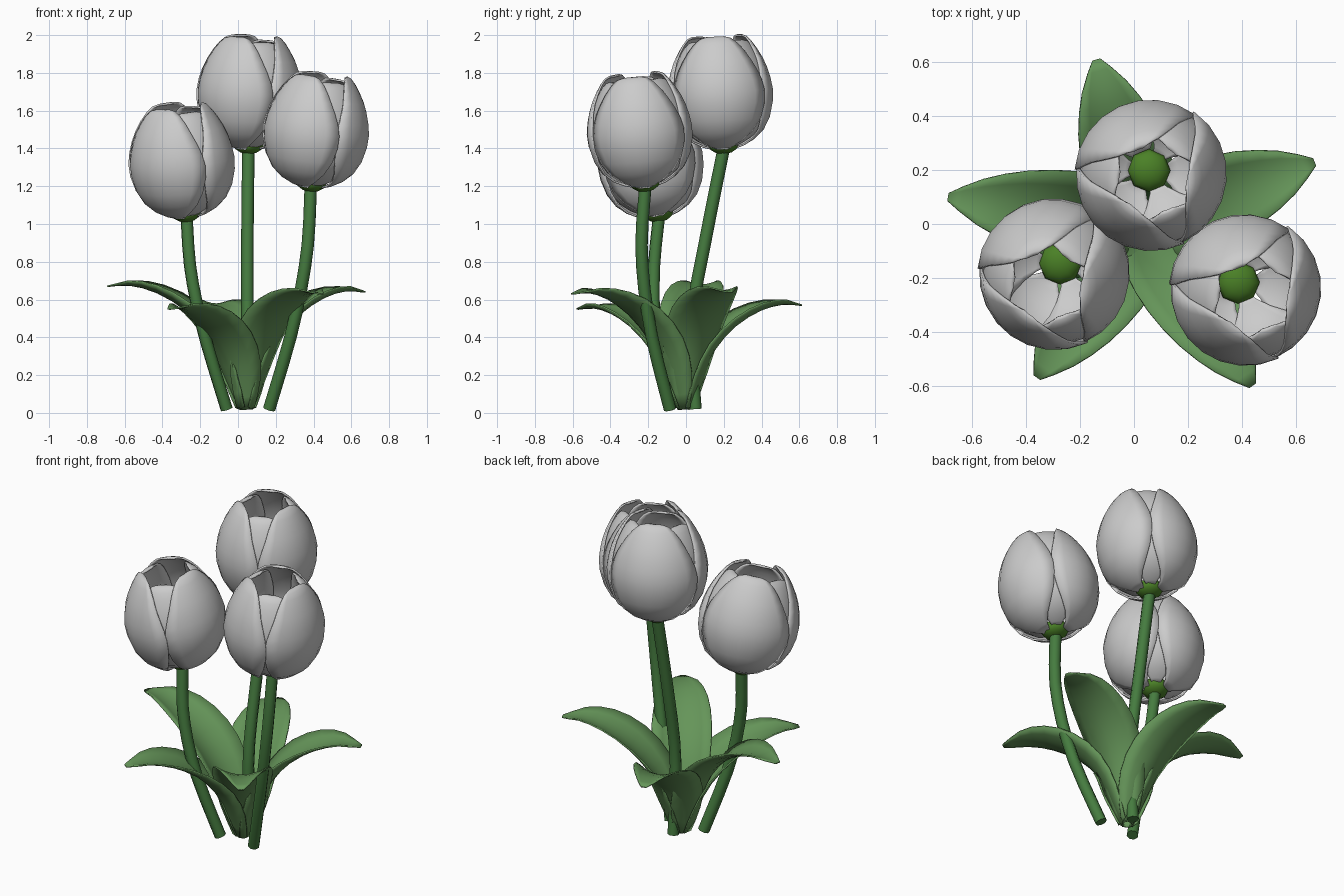
import bpy, bmesh, math
from mathutils import Vector, Matrix

if "Cube" in bpy.data.objects:
    bpy.data.objects.remove(bpy.data.objects["Cube"])


def material(name, rgb):
    m = bpy.data.materials.new(name)
    m.diffuse_color = (*rgb, 1)
    m.use_nodes = True
    m.node_tree.nodes["Principled BSDF"].inputs["Base Color"].default_value = m.diffuse_color
    return m


STEM = material("stem_green", (0.06, 0.20, 0.05))
LEAF = material("leaf_green", (0.13, 0.30, 0.10))
CUP = material("cup_green", (0.07, 0.22, 0.02))


def sample(knots, t):
    """Smooth curve through evenly spaced knots, t from 0 to 1."""
    n = len(knots) - 1
    i = min(int(t * n), n - 1)
    f = t * n - i
    p0, p1, p2, p3 = (Vector(knots[max(0, min(n, i + k))]) for k in (-1, 0, 1, 2))
    return 0.5 * (2 * p1 + (p2 - p0) * f + (2 * p0 - 5 * p1 + 4 * p2 - p3) * f * f
                  + (3 * p1 - p0 - 3 * p2 + p3) * f ** 3)


def sheet(name, point, rows, cols, thick, mat=None, matrix=None):
    """Thin smooth sheet from point(t, u), t in 0..1 and u in -1..1."""
    bm = bmesh.new()
    g = [[bm.verts.new(point(r / rows, 2 * c / cols - 1)) for c in range(cols + 1)]
         for r in range(rows + 1)]
    for r in range(rows):
        for c in range(cols):
            f = bm.faces.new((g[r][c], g[r][c + 1], g[r + 1][c + 1], g[r + 1][c]))
            f.smooth = True
    me = bpy.data.meshes.new(name)
    bm.to_mesh(me)
    bm.free()
    if mat:
        me.materials.append(mat)
    ob = bpy.data.objects.new(name, me)
    bpy.context.collection.objects.link(ob)
    if matrix:
        ob.matrix_world = matrix
    s = ob.modifiers.new("thickness", 'SOLIDIFY')
    s.thickness, s.offset = thick, 0
    return ob


# Petals: radius, height, half angle in degrees
OUTER = [(.06, .0, 22), (.15, .035, 40), (.235, .12, 55), (.275, .255, 61), (.267, .36, 59),
         (.237, .455, 52), (.19, .54, 43), (.15, .588, 29), (.125, .59, 8)]
INNER = [(.05, .01, 18), (.13, .045, 28), (.215, .125, 38), (.255, .255, 47), (.252, .36, 49),
         (.225, .45, 46), (.185, .525, 40), (.15, .562, 27), (.125, .565, 8)]


def petal(name, knots, angle, matrix):
    def point(t, u):
        r, z, a = sample(knots, t)
        a = math.radians(angle + a * u)
        r *= 1 + .012 * u
        return (r * math.cos(a), r * math.sin(a), z)
    sheet(name, point, 14, 8, .01, None, matrix)


def stem(name, pts):
    cu = bpy.data.curves.new(name, 'CURVE')
    cu.dimensions = '3D'
    cu.bevel_depth, cu.bevel_resolution = .033, 2
    cu.use_fill_caps = True
    sp = cu.splines.new('POLY')
    n = 10
    sp.points.add(n)
    for i in range(n + 1):
        sp.points[i].co = (*sample(pts, i / n), 1)
    sp.use_smooth = True
    cu.materials.append(STEM)
    bpy.context.collection.objects.link(bpy.data.objects.new(name, cu))


# Flowers: stem path, then lean of the bloom
FLOWERS = {
    "back": ([(.05, .05, .02), (.05, .03, .48), (.05, .11, .95), (.055, .2, 1.40)], (.008, -.018)),
    "left": ([(-.06, -.085, .02), (-.18, -.16, .42), (-.25, -.17, .75), (-.272, -.143, 1.04)], (-.026, -.045)),
    "right": ([(.165, -.085, .02), (.29, -.19, .45), (.365, -.235, .85), (.385, -.215, 1.20)], (.03, -.03)),
}
for side, (path, lean) in FLOWERS.items():
    stem(side + "_stem", path)
    axis = Vector((*lean, .3))
    rot = Vector((0, 0, 1)).rotation_difference(axis).to_matrix().to_4x4()
    mw = Matrix.Translation(path[-1]) @ rot
    # Green cup under the bloom
    bpy.ops.mesh.primitive_uv_sphere_add(segments=8, ring_count=6, radius=1)
    cup = bpy.context.object
    cup.name = side + "_flower_cup"
    cup.matrix_world = mw @ Matrix.Translation((0, 0, .02)) @ Matrix.Diagonal((.08, .08, .05, 1))
    cup.data.materials.append(CUP)
    bpy.ops.object.shade_smooth()
    # Three outer and three inner petals
    for i in range(3):
        petal(f"{side}_outer_petal_{i + 1}", OUTER, -5 + 120 * i, mw)
        petal(f"{side}_inner_petal_{i + 1}", INNER, 55 + 120 * i, mw)

# Leaf: fraction of reach, fraction of height, half width, cupping
BLADE = [(.04, .03, .055, .6), (.13, .30, .12, .55), (.24, .57, .155, .45), (.42, .80, .165, .35),
         (.64, .95, .14, .3), (.84, 1.01, .085, .25), (1, 1, .015, 0)]
ROOT = Vector((.04, -.01, 0))


def leaf(name, tip):
    out = Vector((tip[0], tip[1], 0)) - ROOT
    reach = out.length
    out.normalize()
    side = Vector((-out.y, out.x, 0))

    def spine(t):
        d, z, w, c = sample(BLADE, t)
        return ROOT + out * d * reach + Vector((0, 0, z * tip[2])), w, c

    def point(t, u):
        p, w, c = spine(t)
        tangent = spine(min(t + .02, 1))[0] - spine(max(t - .02, 0))[0]
        normal = tangent.cross(side).normalized()
        if normal.z < 0:
            normal.negate()
        return p + side * w * u + normal * c * w * u * u
    sheet(name, point, 12, 6, .008, LEAF)


# Five leaves around the base
for i, tip in enumerate([(-.69, .10, .67), (-.14, .61, .57), (.67, .23, .64),
                         (.44, -.60, .63), (-.36, -.57, .55)]):
    leaf(f"leaf_{i + 1}", tip)
